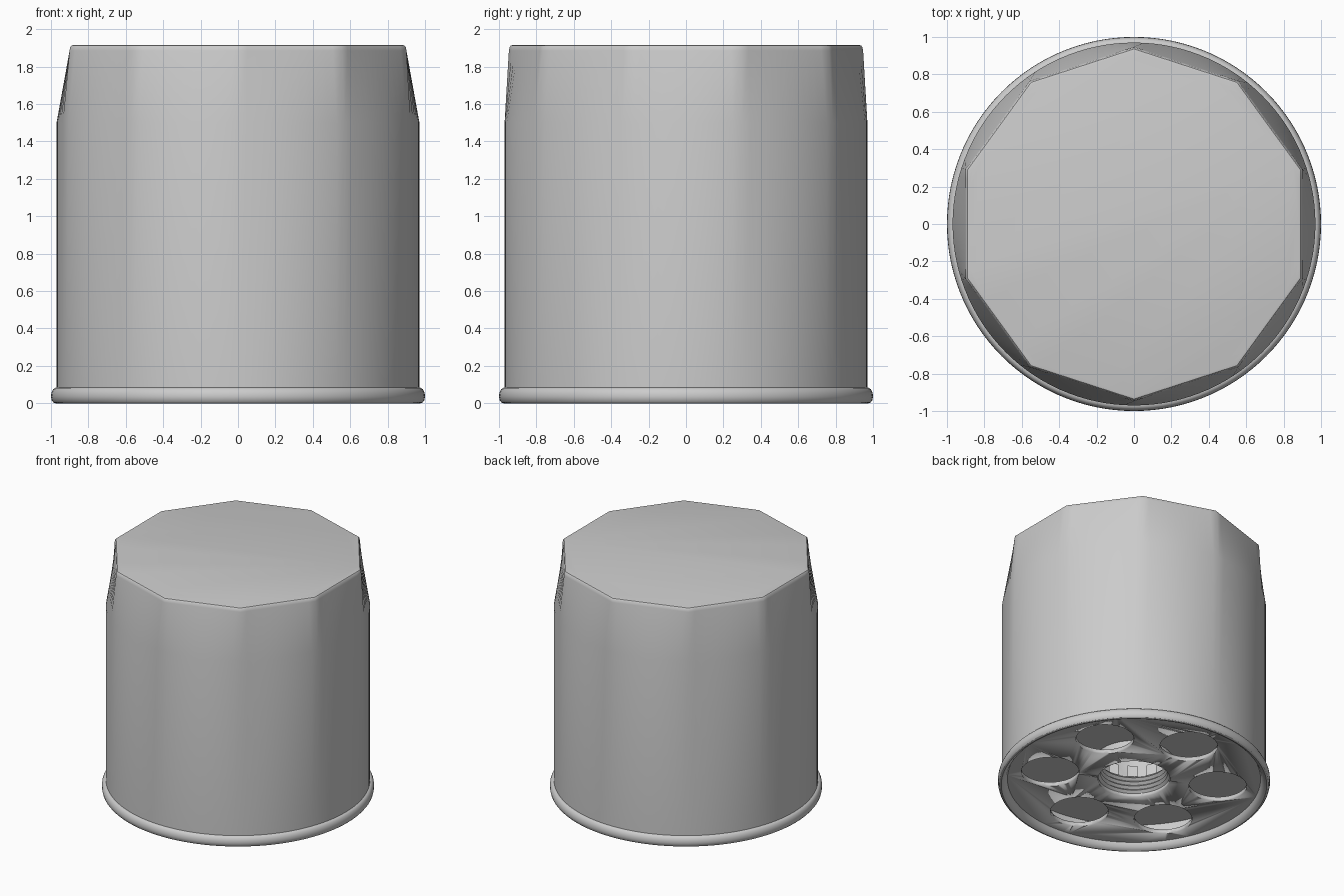
import bpy, bmesh
from math import sin, cos, pi, radians

if "Cube" in bpy.data.objects:
    bpy.data.objects.remove(bpy.data.objects["Cube"])

SEG = 120


def finish(bm, name, angle=30):
    bmesh.ops.recalc_face_normals(bm, faces=bm.faces)
    me = bpy.data.meshes.new(name)
    bm.to_mesh(me)
    bm.free()
    ob = bpy.data.objects.new(name, me)
    bpy.context.collection.objects.link(ob)
    bpy.ops.object.select_all(action='DESELECT')
    ob.select_set(True)
    bpy.context.view_layer.objects.active = ob
    bpy.ops.object.shade_smooth_by_angle(angle=radians(angle))
    return ob


def circle(r):
    return lambda a: r


def decagon(r):
    # radius of a ten-sided outline, first corner on +y
    return lambda a: r * cos(pi / 10) / cos(a % (pi / 5) - pi / 10)


def loft(name, rings, cap_ends=False, closed=False, seg=SEG):
    """Skin a stack of (outline, z) rings."""
    bm = bmesh.new()
    loops = []
    for fn, z in rings:
        loop = []
        for i in range(seg):
            a = 2 * pi * i / seg
            r = fn(a + 1e-9)
            loop.append(bm.verts.new((-r * sin(a), r * cos(a), z)))
        loops.append(loop)
    pairs = list(zip(loops, loops[1:]))
    if closed:
        pairs.append((loops[-1], loops[0]))
    for lo, hi in pairs:
        for i in range(seg):
            j = (i + 1) % seg
            bm.faces.new((lo[i], lo[j], hi[j], hi[i]))
    if cap_ends:
        bm.faces.new(loops[0])
        bm.faces.new(loops[-1])
    return finish(bm, name)


def lathe(name, profile, **kw):
    return loft(name, [(circle(r), z) for r, z in profile], **kw)


# can: round wall blending into a ten-sided crown, with an inner skin
loft("can_body", [
    (circle(0.955), 1.45), (circle(0.955), 0.06),
    (circle(0.97), 0.06), (circle(0.97), 1.5),
    (decagon(0.947), 1.885), (decagon(0.943), 1.905),
    (decagon(0.936), 1.913), (decagon(0.924), 1.916)], cap_ends=True)

# rolled seam around the base
lathe("base_rim", [
    (0.93, 0.05), (0.945, 0.02), (0.96, 0.006), (0.975, 0.0), (0.987, 0.004),
    (0.996, 0.015), (1.0, 0.035), (0.998, 0.055), (0.99, 0.073),
    (0.98, 0.082), (0.967, 0.085), (0.93, 0.08)], closed=True)

# base plate with a centre bore and six inlet holes
plate = lathe("base_plate", [(0.945, 0.05), (0.945, 0.085)], cap_ends=True)
bm = bmesh.new()
holes = [(0, 0, 0.265)]
holes += [(0.625 * cos(radians(30 + 60 * k)), 0.625 * sin(radians(30 + 60 * k)), 0.213)
          for k in range(6)]
for x, y, r in holes:
    ret = bmesh.ops.create_cone(bm, cap_ends=True, segments=48,
                                radius1=r, radius2=r, depth=0.4)
    bmesh.ops.translate(bm, verts=ret["verts"], vec=(x, y, 0.05))
cutter = finish(bm, "hole_cutter")
cutter.hide_render = True
mod = plate.modifiers.new("holes", 'BOOLEAN')
mod.object = cutter
mod.operation = 'DIFFERENCE'
mod.solver = 'EXACT'
bpy.context.view_layer.objects.active = plate
bpy.ops.object.modifier_apply(modifier="holes")
bpy.data.objects.remove(cutter)

# threaded collar in the bore
thread = [(0.29, 0.07), (0.268, 0.07)]
for k in range(4):
    z = 0.08 + 0.035 * k
    thread += [(0.265, z), (0.245, z + 0.0175)]
thread += [(0.265, 0.22), (0.29, 0.22)]
lathe("thread_collar", thread, closed=True, seg=60)

# end cap of the filter element above the inlet chamber
lathe("element_end_cap", [(0.27, 0.21), (0.954, 0.21), (0.954, 0.23), (0.27, 0.23)],
      closed=True, seg=96)

# perforated core tube
bm = bmesh.new()
N, ROWS, R, Z0, Z1 = 24, 14, 0.28, 0.22, 1.6
grid = [[bm.verts.new((R * cos(2 * pi * i / N), R * sin(2 * pi * i / N),
                       Z0 + (Z1 - Z0) * j / ROWS)) for i in range(N)]
        for j in range(ROWS + 1)]
perforated = []
for j in range(ROWS):
    for i in range(N):
        k = (i + 1) % N
        f = bm.faces.new((grid[j][i], grid[j][k], grid[j + 1][k], grid[j + 1][i]))
        if (i + j) % 2 and i % 2:
            perforated.append(f)
bm.faces.new(grid[-1])
bmesh.ops.inset_individual(bm, faces=perforated, thickness=0.027)
bmesh.ops.delete(bm, geom=perforated, context='FACES')
finish(bm, "core_tube")
